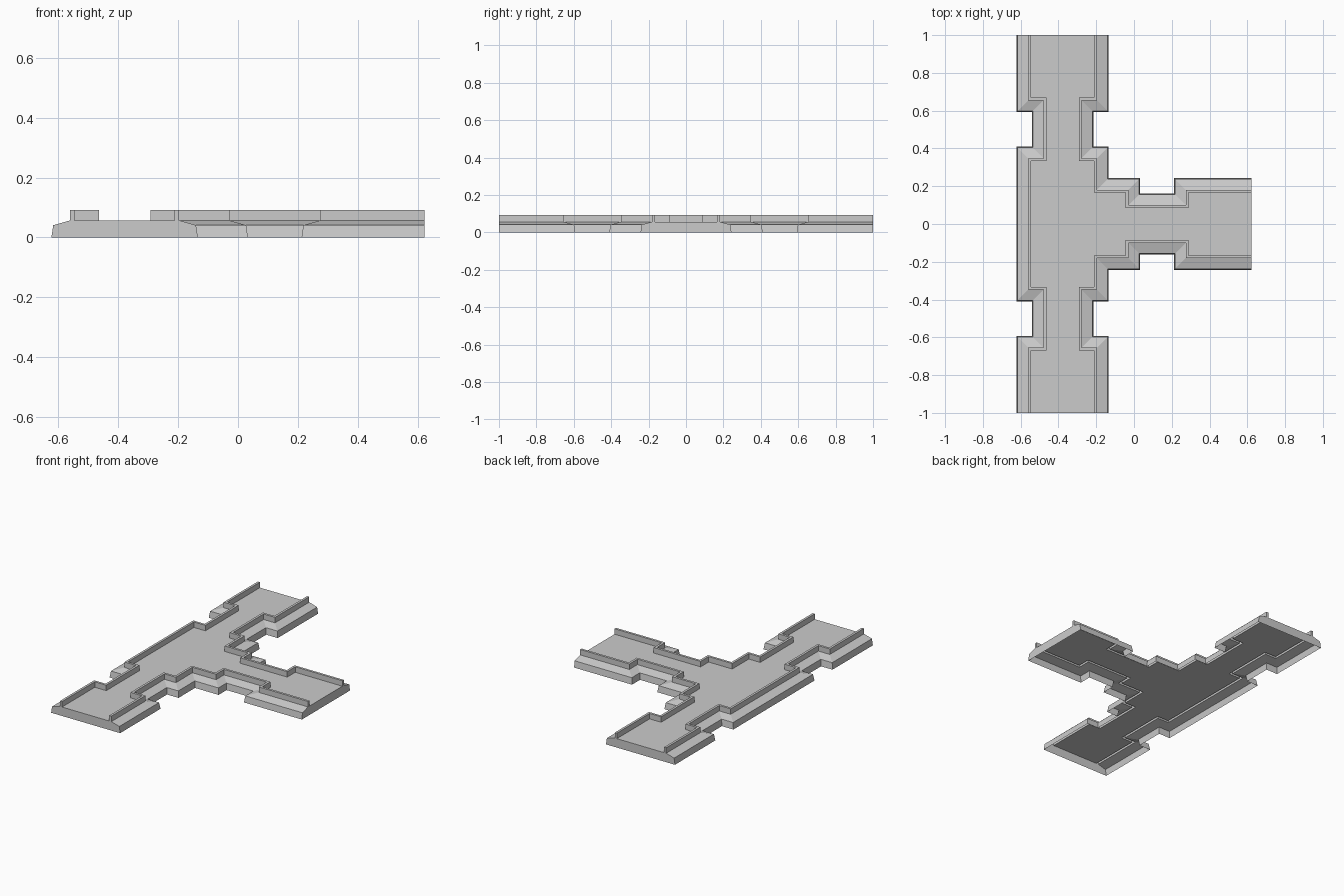
import bpy
import bmesh
from mathutils import Vector

if "Cube" in bpy.data.objects:
    bpy.data.objects.remove(bpy.data.objects["Cube"])

# Edge cross-section: (inset from outline, height)
PROFILE = [(0, 0), (0.006, 0.041), (0.062, 0.057),
           (0.062, 0.092), (0.077, 0.092), (0.077, 0.057)]
X, W, N = 0.622, 0.134, 0.081      # half width, trunk edge, notch depth
Y0, Y1 = 0.41, 0.592               # trunk notch range
B = 0.243                          # half width of the branch


def make_object(name, faces):
    """Build a mesh from faces given as lists of points."""
    bm = bmesh.new()
    for pts in faces:
        bm.faces.new([bm.verts.new(p) for p in pts])
    bmesh.ops.remove_doubles(bm, verts=bm.verts, dist=1e-5)
    mesh = bpy.data.meshes.new(name)
    bm.to_mesh(mesh)
    bm.free()
    obj = bpy.data.objects.new(name, mesh)
    bpy.context.collection.objects.link(obj)


def sections(path):
    """Mitred cross-sections along a right-angled path, inside on the right."""
    pts = [Vector(p) for p in path]
    normals = []
    for a, b in zip(pts, pts[1:]):
        d = (b - a).normalized()
        normals.append(Vector((d.y, -d.x)))
    rings = []
    for i, p in enumerate(pts):
        if i == 0:
            n = normals[0]
        elif i == len(pts) - 1:
            n = normals[-1]
        else:
            n = normals[i - 1] + normals[i]
        rings.append([(*(p + n * inset), z) for inset, z in PROFILE])
    return rings


# Outlines, running clockwise around the T
half_left = [(-X, Y0), (-X + N, Y0), (-X + N, Y1), (-X, Y1), (-X, 1)]
left = [(x, -y) for x, y in reversed(half_left)] + half_left
back = [(-W, 1), (-W, Y1), (-W - N, Y1), (-W - N, Y0), (-W, Y0), (-W, B),
        (0.033, B), (0.033, B - N), (0.212, B - N), (0.212, B), (X, B)]
front = [(x, -y) for x, y in reversed(back)]

# Sloped skirts with raised kerbs
strips = [sections(p) for p in (left, back, front)]
for name, rings in zip(("left_edge", "back_right_edge", "front_right_edge"), strips):
    make_object(name, [[r[j], r[j + 1], s[j + 1], s[j]]
                       for r, s in zip(rings, rings[1:])
                       for j in range(len(PROFILE) - 1)])

# Flat deck between the kerbs (underside stays open)
inner = [ring[-1] for rings in strips for ring in rings]
make_object("deck", [inner[::-1]])

# Closed ends of the three arms
for i, name in enumerate(("back_end", "right_end", "front_end")):
    a, b = strips[i][-1], strips[(i + 1) % 3][0]
    make_object(name, [b + a[::-1]])
